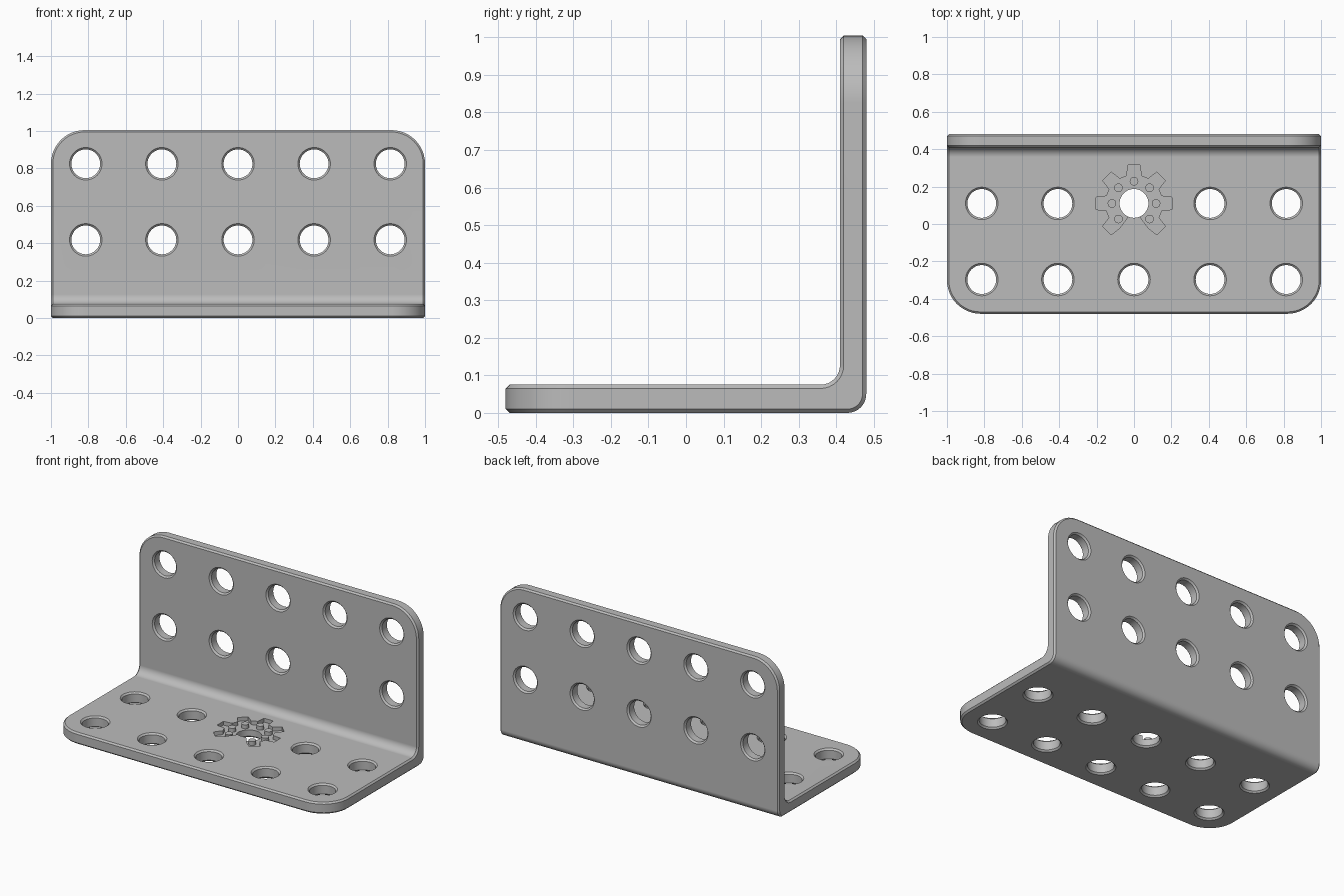
import bpy, bmesh
from math import cos, sin, pi, radians
from mathutils import Matrix, Vector

if "Cube" in bpy.data.objects:
    bpy.data.objects.remove(bpy.data.objects["Cube"])

HALF_X, HALF_Y, HEIGHT = 1.0, 0.48, 1.005
BASE, WALL = 0.075, 0.07
PITCH, HOLE_R, CHAMFER = 0.407, 0.077, 0.01
GEAR_Y, GEAR_DEPTH = 0.11, 0.025

grey = bpy.data.materials.new("grey_metal")
grey.use_nodes = True
colour = (0.5, 0.5, 0.5, 1)
grey.diffuse_color = colour
grey.node_tree.nodes["Principled BSDF"].inputs["Base Color"].default_value = colour


def make_object(name, bm):
    bmesh.ops.recalc_face_normals(bm, faces=bm.faces)
    mesh = bpy.data.meshes.new(name)
    bm.to_mesh(mesh)
    bm.free()
    mesh.materials.append(grey)
    ob = bpy.data.objects.new(name, mesh)
    bpy.context.collection.objects.link(ob)
    return ob


def prism(bm, points, direction):
    face = bm.faces.new([bm.verts.new(p) for p in points])
    ext = bmesh.ops.extrude_face_region(bm, geom=[face])
    verts = [g for g in ext["geom"] if isinstance(g, bmesh.types.BMVert)]
    bmesh.ops.translate(bm, vec=direction, verts=verts)


def round_edges(bm, test, radius, segments):
    edges = [e for e in bm.edges
             if test((e.verts[0].co + e.verts[1].co) / 2, e.verts[0].co - e.verts[1].co)]
    bmesh.ops.bevel(bm, geom=edges, offset=radius, offset_type='OFFSET',
                    segments=segments, profile=0.5, affect='EDGES')


def lathe(bm, rings, matrix, n=48):
    """Closed solid from (height, radius) rings about local z."""
    loops = [[bm.verts.new(matrix @ Vector((r * cos(2 * pi * i / n), r * sin(2 * pi * i / n), h)))
              for i in range(n)] for h, r in rings]
    for a, b in zip(loops, loops[1:]):
        for i in range(n):
            j = (i + 1) % n
            bm.faces.new((a[i], a[j], b[j], b[i]))
    bm.faces.new(loops[0])
    bm.faces.new(loops[-1])


def hole(bm, matrix, thick, flare_top=True):
    over = 0.02
    wide = HOLE_R + CHAMFER + over
    rings = [(-over, wide), (CHAMFER, HOLE_R)]
    if flare_top:
        rings += [(thick - CHAMFER, HOLE_R), (thick + over, wide)]
    else:
        rings += [(thick + over, HOLE_R)]
    lathe(bm, rings, matrix)


def cut(target, cutter):
    cutter.hide_render = True
    mod = target.modifiers.new("cut", 'BOOLEAN')
    mod.operation, mod.solver, mod.object = 'DIFFERENCE', 'EXACT', cutter
    graph = bpy.context.evaluated_depsgraph_get()
    mesh = bpy.data.meshes.new_from_object(target.evaluated_get(graph))
    target.modifiers.clear()
    target.data = mesh
    bpy.data.objects.remove(cutter)


# Angle bracket: L profile, rounded bend and corners, chamfered rim
inner = HALF_Y - WALL
profile = [(-HALF_Y, 0), (HALF_Y, 0), (HALF_Y, HEIGHT), (inner, HEIGHT), (inner, BASE), (-HALF_Y, BASE)]
bm = bmesh.new()
prism(bm, [(-HALF_X, y, z) for y, z in profile], (2 * HALF_X, 0, 0))
bmesh.ops.recalc_face_normals(bm, faces=bm.faces)
along_x = lambda d: abs(d.x) > 1
round_edges(bm, lambda c, d: along_x(d) and abs(c.y - inner) < .01 and c.z < .1, 0.052, 8)
round_edges(bm, lambda c, d: along_x(d) and c.y > .47 and c.z < .01, 0.05, 8)
round_edges(bm, lambda c, d: abs(c.x) > .99 and
            ((c.y < -.47 and abs(d.z) > .05) or (c.z > 1 and abs(d.y) > .05)), 0.18, 12)
rim = [e for e in bm.edges if e.calc_face_angle(0) > radians(60)]
bmesh.ops.bevel(bm, geom=rim, offset=CHAMFER, offset_type='OFFSET', segments=1,
                profile=0.5, affect='EDGES')
bracket = make_object("angle_bracket", bm)

# Hole grid in both flanges
bm = bmesh.new()
for col in range(-2, 3):
    x = col * PITCH
    for row in range(2):
        y = GEAR_Y - row * PITCH
        hole(bm, Matrix.Translation((x, y, 0)), BASE, not (col == 0 and row == 0))
        z = 0.825 - row * PITCH
        hole(bm, Matrix.Translation((x, HALF_Y, z)) @ Matrix.Rotation(pi / 2, 4, 'X'), WALL)
cut(bracket, make_object("hole_cutter", bm))


# Shallow gear-shaped recess around the centre hole, open at the front
def polar(radius, degrees, z):
    a = radians(degrees)
    return (radius * cos(a), GEAR_Y + radius * sin(a), z)


floor = BASE - GEAR_DEPTH
tooth_angles = [90 + 45 * k for k in range(-3, 4)]
outline = []
for a in tooth_angles:
    outline += [polar(r, a + s, floor) for r, s in ((.152, -15), (.207, -9), (.207, 9), (.152, 15))]
outline += [polar(0.06, a, floor) for a in range(250, -71, -20)]
bm = bmesh.new()
prism(bm, outline, (0, 0, 0.1))
cut(bracket, make_object("gear_cutter", bm))

# Small round studs standing in the recess
bm = bmesh.new()
for a in tooth_angles:
    lathe(bm, [(-0.01, 0.023), (GEAR_DEPTH, 0.023)], Matrix.Translation(polar(0.118, a, floor)), 20)
studs = make_object("recess_studs", bm)

# Smooth shading with crisp edges
for ob in (bracket, studs):
    bpy.ops.object.select_all(action='DESELECT')
    ob.select_set(True)
    bpy.context.view_layer.objects.active = ob
    bpy.ops.object.shade_smooth_by_angle(angle=radians(30))
    weighted = ob.modifiers.new("flat_face_normals", 'WEIGHTED_NORMAL')
    weighted.keep_sharp = True
